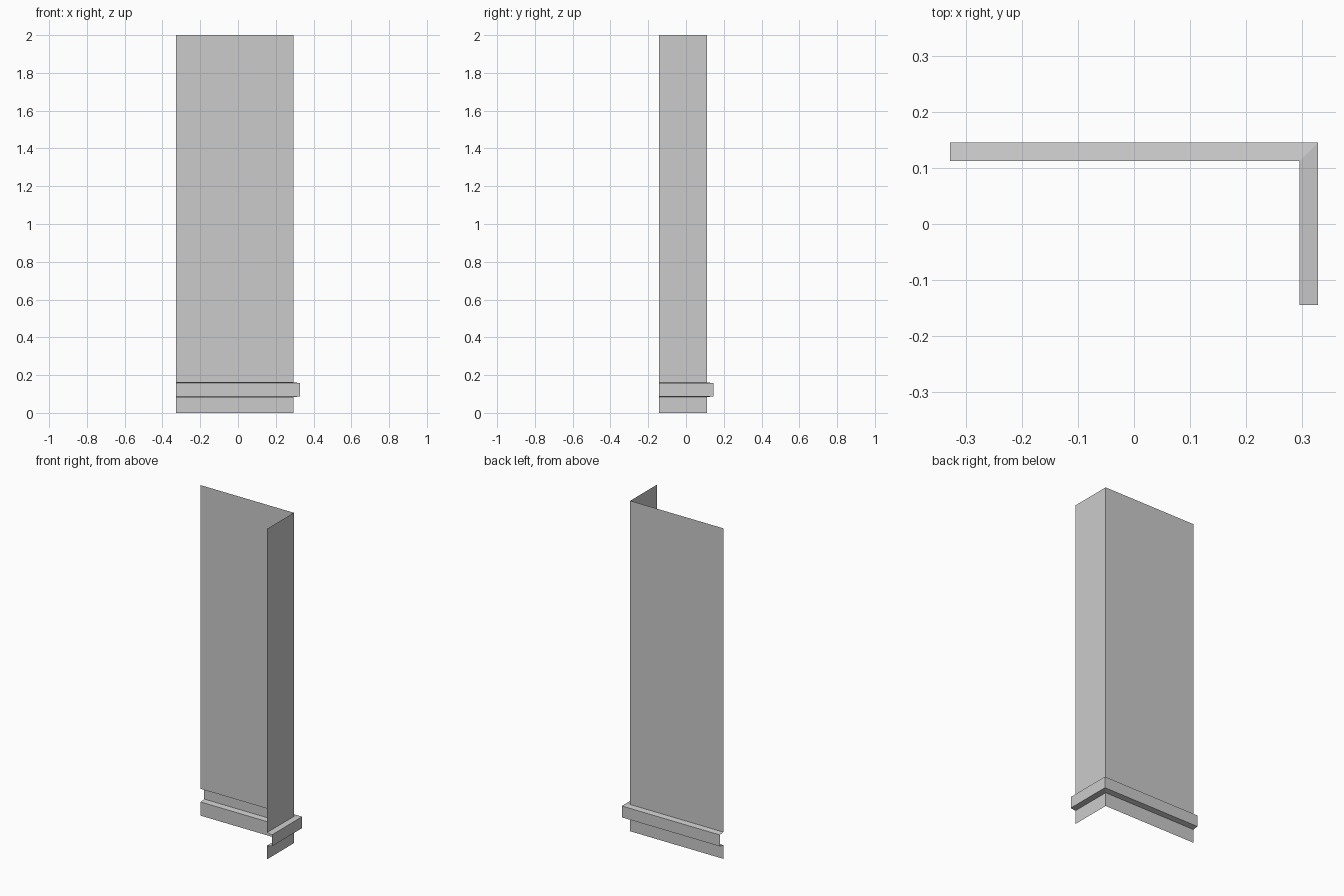
import bpy, bmesh

if "Cube" in bpy.data.objects:
    bpy.data.objects.remove(bpy.data.objects["Cube"])

# Wall sheet section: (outward offset, height), with a hollow skirting rib
profile = [(0, 0), (0, 0.083), (0.033, 0.088), (0.033, 0.157), (0, 0.162), (0, 2)]

# Plan of the L-shaped wall: back run, then right-hand return
LEFT, FRONT = -0.328, -0.144
CORNER_X, CORNER_Y = 0.295, 0.112

bm = bmesh.new()
rows = []
for out, z in profile:
    plan = [(CORNER_X + out, FRONT), (CORNER_X + out, CORNER_Y + out), (LEFT, CORNER_Y + out)]
    rows.append([bm.verts.new((x, y, z)) for x, y in plan])

# Skin the section along the plan, mitred at the corner
for low, high in zip(rows, rows[1:]):
    for i in range(len(low) - 1):
        bm.faces.new((low[i], low[i + 1], high[i + 1], high[i]))

mesh = bpy.data.meshes.new("corner_wall_panel")
bm.to_mesh(mesh)
bm.free()
wall = bpy.data.objects.new("corner_wall_panel", mesh)
bpy.context.collection.objects.link(wall)
